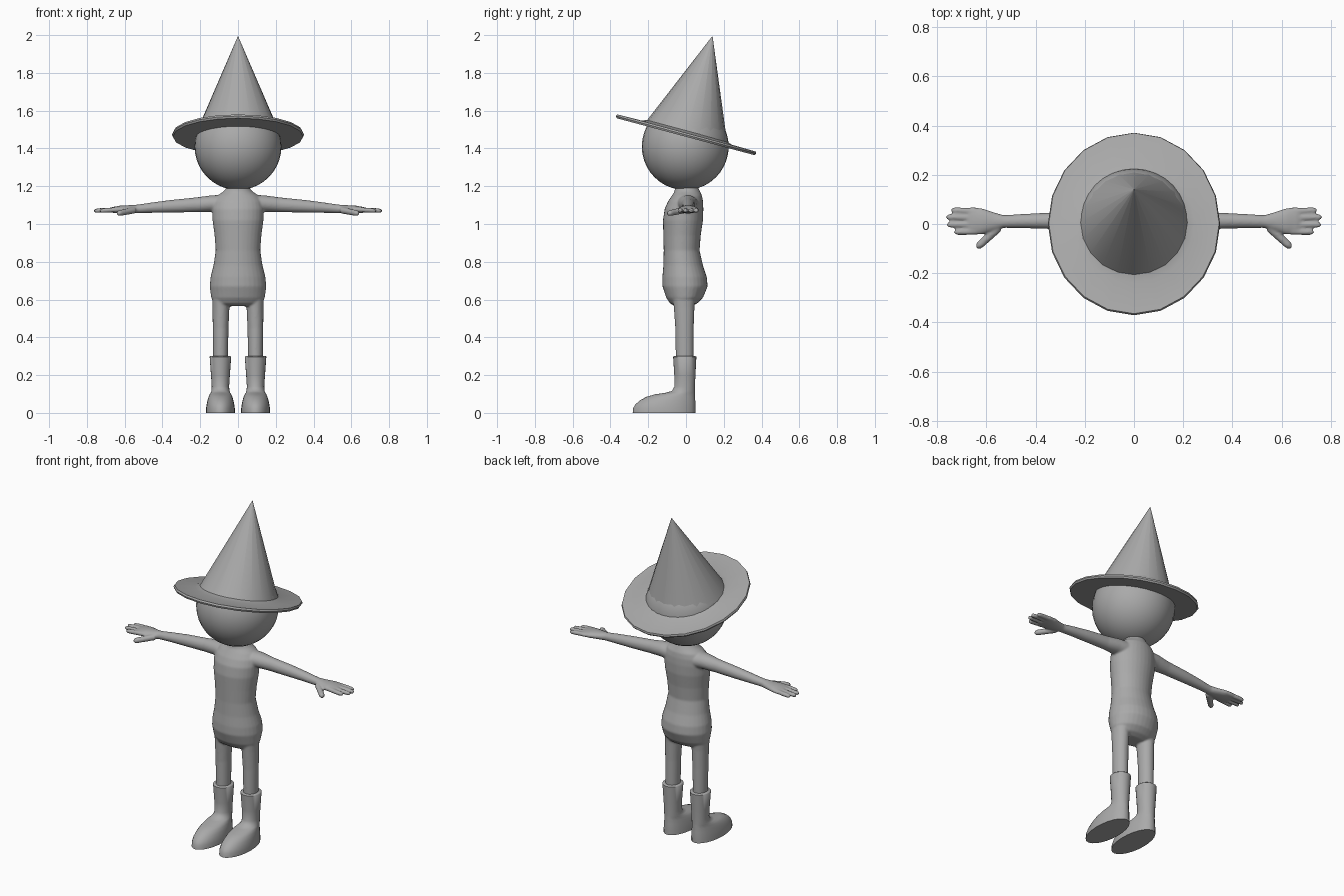
import bpy, bmesh, math
from mathutils import Vector, Matrix

cube = bpy.data.objects.get("Cube")
if cube:
    bpy.data.objects.remove(cube, do_unlink=True)

grey = bpy.data.materials.new("plain_grey")
grey.use_nodes = True
colour = (0.4, 0.4, 0.4, 1)
grey.diffuse_color = colour
grey.node_tree.nodes["Principled BSDF"].inputs["Base Color"].default_value = colour

X, Y, Z = Vector((1, 0, 0)), Vector((0, 1, 0)), Vector((0, 0, 1))


def loft(bm, sections, u, v, sides=20):
    """Skin elliptical rings (centre, radius along u, radius along v)."""
    rings = []
    for centre, ru, rv in sections:
        turn = [2 * math.pi * i / sides for i in range(sides)]
        rings.append([bm.verts.new(Vector(centre) + u * ru * math.sin(a) + v * rv * math.cos(a))
                      for a in turn])
    faces = [bm.faces.new((a[i], a[(i + 1) % sides], b[(i + 1) % sides], b[i]))
             for a, b in zip(rings, rings[1:]) for i in range(sides)]
    faces += [bm.faces.new(rings[0]), bm.faces.new(rings[-1])]
    bmesh.ops.recalc_face_normals(bm, faces=faces)


def finish(bm, name, angle=40):
    mesh = bpy.data.meshes.new(name)
    bm.to_mesh(mesh)
    bm.free()
    mesh.materials.append(grey)
    obj = bpy.data.objects.new(name, mesh)
    bpy.context.collection.objects.link(obj)
    bpy.ops.object.select_all(action='DESELECT')
    obj.select_set(True)
    bpy.context.view_layer.objects.active = obj
    bpy.ops.object.shade_smooth_by_angle(angle=math.radians(angle))
    return obj


def finger(bm, base, tip, radius):
    """Tapered finger with a rounded tip."""
    base, tip = Vector(base), Vector(tip)
    along = (tip - base).normalized()
    side = along.cross(Z).normalized()
    end = tip - along * radius
    loft(bm, [(base, radius, radius), (end, radius * .9, radius * .9),
              (end + along * radius * .7, radius * .65, radius * .65),
              (tip, radius * .15, radius * .15)], side, side.cross(along), 12)


# Body: torso, arms, hands and legs blended into one skin
bm = bmesh.new()
torso = [  # height, front, back, half width
    (.565, -.06, .03, .1), (.58, -.085, .06, .128), (.61, -.105, .09, .142),
    (.67, -.125, .115, .15), (.72, -.125, .11, .145), (.78, -.12, .09, .13),
    (.86, -.118, .072, .118), (.94, -.12, .078, .124), (1.02, -.122, .09, .135),
    (1.08, -.113, .092, .137), (1.12, -.095, .09, .13), (1.15, -.075, .085, .11),
    (1.17, -.062, .075, .08), (1.19, -.058, .065, .062), (1.24, -.055, .06, .058)]
loft(bm, [((0, (f + b) / 2, z), w, (b - f) / 2) for z, f, b, w in torso], X, Y, 32)

arm = [  # outward, y, z, half depth, half height
    (.06, .005, 1.105, .065, .05), (.14, .01, 1.108, .05, .044),
    (.22, .012, 1.102, .037, .039), (.35, .013, 1.094, .033, .034),
    (.45, .012, 1.087, .029, .028), (.53, .01, 1.08, .026, .023),
    (.57, .01, 1.078, .038, .022), (.62, .011, 1.077, .054, .021),
    (.66, .012, 1.075, .057, .016), (.675, .012, 1.074, .052, .012)]
for s in (1, -1):
    loft(bm, [((s * x, y, z), ry, rz) for x, y, z, ry, rz in arm], Y, Z, 24)
    for tip_x, y in ((.745, .056), (.765, .028), (.762, -.003), (.732, -.033)):
        finger(bm, (s * .64, y * .92, 1.076), (s * tip_x, y, 1.07), .0135)
    finger(bm, (s * .55, -.015, 1.073), (s * .64, -.097, 1.055), .018)
    loft(bm, [((s * .09, -.01, .64), .048, .062), ((s * .09, -.01, .56), .045, .055),
              ((s * .092, -.008, .45), .042, .049), ((s * .093, -.007, .2), .038, .046)], X, Y)
body = finish(bm, "body")
skin = body.modifiers.new("blend", 'REMESH')
skin.mode = 'VOXEL'
skin.voxel_size = .0055
skin.use_smooth_shade = True
soften = body.modifiers.new("soften", 'SMOOTH')
soften.factor = .5
soften.iterations = 6

# Boots: flat sole, domed toe, straight shaft
boot = [  # height, toe, heel, half width
    (0, -.282, .05, .077), (.025, -.28, .05, .076), (.045, -.268, .05, .073),
    (.065, -.245, .049, .069), (.085, -.21, .048, .063), (.098, -.165, .048, .057),
    (.106, -.11, .047, .052), (.116, -.075, .047, .048), (.14, -.061, .047, .046),
    (.2, -.062, .05, .05), (.297, -.068, .055, .057), (.301, -.063, .05, .053)]
for s, side in ((1, "left"), (-1, "right")):
    bm = bmesh.new()
    loft(bm, [((s * .093, (t + h) / 2, z), w, (h - t) / 2) for z, t, h, w in boot], X, Y, 24)
    finish(bm, side + "_boot", 50)

# Head
bm = bmesh.new()
bmesh.ops.create_uvsphere(bm, u_segments=32, v_segments=20, radius=.23,
                          matrix=Matrix.Translation((0, -.004, 1.41)))
finish(bm, "head")

# Pointed hat, tipped backwards
bm = bmesh.new()
hat = [(-.01, .21, .21), (-.01, .345, .378), (0, .35, .384), (.01, .346, .38),
       (.012, .245, .25), (.022, .217, .219), (.54, .001, .001)]
loft(bm, [((0, 0, h), rx, ry) for h, rx, ry in hat], X, Y, 20)
tilt = Matrix.Translation((0, 0, 1.472)) @ Matrix.Rotation(math.radians(-15), 4, 'X')
bmesh.ops.transform(bm, matrix=tilt, verts=bm.verts)
finish(bm, "pointed_hat", 35)
